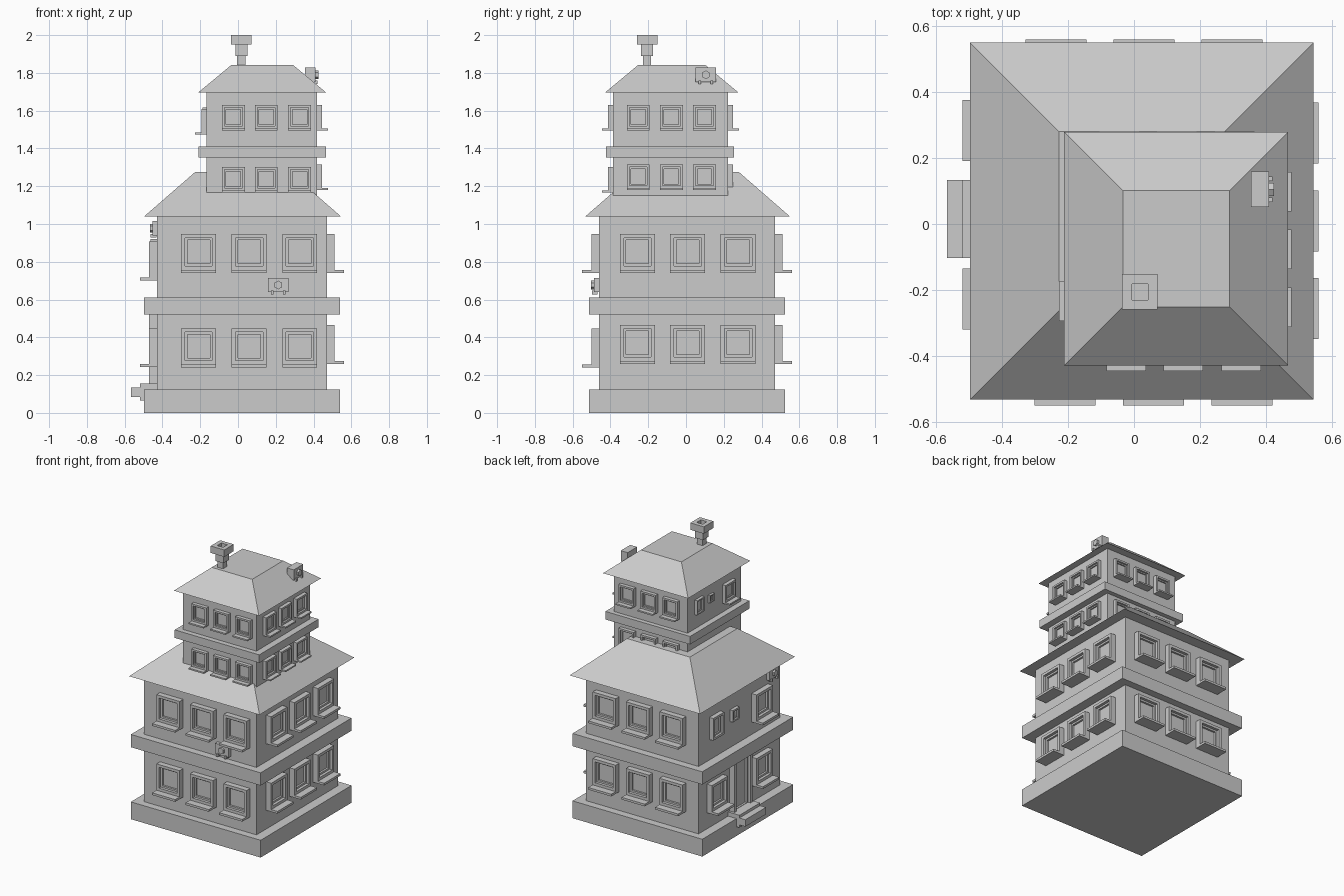
import bpy, bmesh
from math import radians
from mathutils import Matrix, Vector

if "Cube" in bpy.data.objects:
    bpy.data.objects.remove(bpy.data.objects["Cube"])


def finish(bm, name):
    bmesh.ops.recalc_face_normals(bm, faces=bm.faces[:])
    me = bpy.data.meshes.new(name)
    bm.to_mesh(me)
    bm.free()
    ob = bpy.data.objects.new(name, me)
    bpy.context.collection.objects.link(ob)
    return ob


def loft(bm, rings):
    """Skin a stack of four-point rings and cap both ends."""
    vs = [[bm.verts.new(p) for p in r] for r in rings]
    for a, b in zip(vs, vs[1:]):
        for i in range(4):
            j = (i + 1) % 4
            bm.faces.new((a[i], a[j], b[j], b[i]))
    bm.faces.new(vs[0])
    bm.faces.new(vs[-1])


def flat_ring(x0, x1, y0, y1, z):
    return [Vector(p) for p in ((x0, y0, z), (x1, y0, z), (x1, y1, z), (x0, y1, z))]


def add_box(bm, x, y, z, M=Matrix()):
    loft(bm, [[M @ p for p in flat_ring(*x, *y, h)] for h in z])


def box(name, x, y, z):
    bm = bmesh.new()
    add_box(bm, x, y, z)
    return finish(bm, name)


def roof(name, x, y, z, inset):
    bm = bmesh.new()
    loft(bm, [flat_ring(*x, *y, z[0]),
              flat_ring(x[0] + inset, x[1] - inset, y[0] + inset, y[1] - inset, z[1])])
    return finish(bm, name)


ANGLE = {"front": 0, "right": 90, "back": 180, "left": -90}


def wall_matrix(side, wall, along, z):
    """Local x runs along the wall, local -y points outward."""
    pos = (along, wall, z) if side in ("front", "back") else (wall, along, z)
    return Matrix.Translation(pos) @ Matrix.Rotation(radians(ANGLE[side]), 4, "Z")


def window(name, side, wall, along, z, w, h, s=1.0, sill=True):
    """Stepped frame with recessed pane; z is the bottom of the frame."""
    M = wall_matrix(side, wall, along, z)
    bm = bmesh.new()
    steps = [(0, -.02), (0, .04), (.02, .04), (.02, .02), (.033, .02), (.033, .006)]
    rings = []
    for i, out in steps:
        i, out = i * s, out * s
        rings.append([M @ Vector((px, -out, pz)) for px, pz in
                      ((-w / 2 + i, i), (w / 2 - i, i), (w / 2 - i, h - i), (-w / 2 + i, h - i))])
    loft(bm, rings)
    if sill:
        add_box(bm, (-w / 2, w / 2), (-.09 * s, .02 * s), (-.016 * s, 0), M)
    return finish(bm, name)


def cooling_unit(name, side, front, along, z):
    """Box with a six-sided fan and two feet; front is the plane of its face."""
    M = wall_matrix(side, front, along, z)
    bm = bmesh.new()
    add_box(bm, (-.054, .054), (0, .055), (-.038, .038), M)
    for fx in (-.032, .032):
        add_box(bm, (fx - .007, fx + .007), (-.01, .02), (-.05, -.03), M)
    bmesh.ops.create_cone(bm, cap_ends=True, segments=6, radius1=.023, radius2=.023, depth=.03,
                          matrix=M @ Matrix.Rotation(radians(90), 4, "X"))
    return finish(bm, name)


# Lower building
box("base_plinth", (-.497, .54), (-.513, .524), (0, .125))
box("lower_walls", (-.43, .47), (-.46, .47), (.125, 1.045))
box("lower_floor_band", (-.497, .54), (-.513, .524), (.52, .612))
roof("lower_roof", (-.497, .545), (-.533, .55), (1.04, 1.275), .27)

# Upper tower
box("tower_walls", (-.168, .418), (-.386, .222), (1.1, 1.7))
box("tower_floor_band", (-.21, .466), (-.423, .254), (1.352, 1.41))
roof("tower_roof", (-.212, .468), (-.43, .279), (1.695, 1.843), .178)

# Regular window rows: side, wall plane, centres, frame bottoms
lower = [("front", -.46, (-.209, .059, .327), (.257, .757)),
         ("right", .47, (-.257, .009, .276), (.276, .757)),
         ("back", .47, (-.237, .03, .297), (.276, .757))]
tower = [("front", -.386, (-.024, .15, .326), (1.177, 1.505)),
         ("right", .418, (-.253, -.077, .098), (1.19, 1.505)),
         ("back", .222, (-.045, .13, .306), (1.19, 1.505))]
for part, rows, w, h, s in (("lower", lower, .185, .19, 1), ("tower", tower, .12, .124, .66)):
    for side, wall, centres, levels in rows:
        for z in levels:
            for c in centres:
                window(f"{part}_{side}_window", side, wall, c, z, w, h, s)

# Entrance side: door, flanking windows, irregular upper windows
for c in (.283, -.228):
    window("ground_entrance_window", "left", -.43, c, .258, .185, .19)
window("entrance_door", "left", -.43, .015, .125, .2, .395, sill=False)
window("upper_entrance_window", "left", -.43, -.228, .718, .185, .19)
window("medium_window", "left", -.43, .285, .76, .125, .16, .8, False)
window("small_window", "left", -.43, .075, .8, .075, .085, .6, False)
window("tower_entrance_window", "left", -.168, -.235, 1.485, .12, .124, .66)
window("tower_medium_window", "left", -.168, .1, 1.513, .082, .105, .52, False)
window("tower_small_window", "left", -.168, -.038, 1.54, .05, .055, .4, False)

# Entrance steps
box("upper_step", (-.52, -.43), (-.103, .133), (.065, .155))
box("lower_step", (-.567, -.51), (-.103, .133), (.085, .135))

# Chimney with a square flue hole
bm = bmesh.new()
profile = [(.022, 1.8), (.022, 1.89), (.032, 1.89), (.032, 1.95), (.054, 1.95),
           (.054, 2.0), (.024, 2.0), (.024, 1.96)]
loft(bm, [flat_ring(.018 - r, .018 + r, -.206 - r, -.206 + r, z) for r, z in profile])
finish(bm, "chimney")

# Cooling units on the front wall, tower roof and entrance wall
cooling_unit("front_cooling_unit", "front", -.488, .213, .677)
cooling_unit("roof_cooling_unit", "right", .41, .105, 1.79)
cooling_unit("entrance_cooling_unit", "left", -.452, -.36, .978)

# Centre the whole model on x
for ob in bpy.context.scene.objects:
    ob.location.x = 0.0
